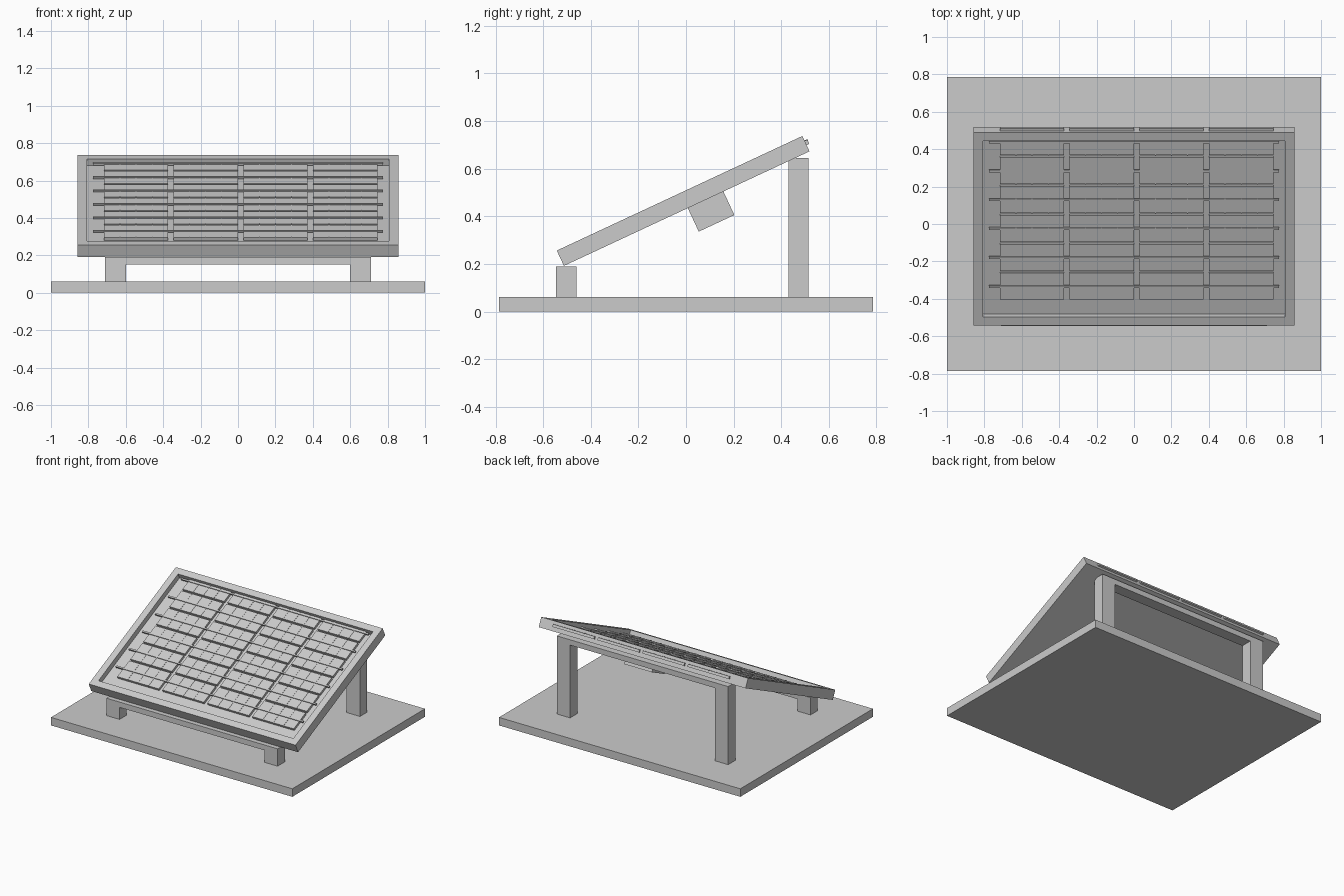
import bpy
import bmesh
from math import radians
from mathutils import Matrix, Vector

old = bpy.data.objects.get("Cube")
if old:
    bpy.data.objects.remove(old, do_unlink=True)

grey = bpy.data.materials.new("plain grey")
grey.use_nodes = True
grey.diffuse_color = (0.6, 0.6, 0.6, 1)
grey.node_tree.nodes["Principled BSDF"].inputs["Base Color"].default_value = (0.6, 0.6, 0.6, 1)

# Panel space: origin at the middle of the panel's upper face, y up the slope
TILT = Matrix.Translation((0, -0.027, 0.4965)) @ Matrix.Rotation(radians(25), 4, "X")
FLAT = Matrix.Identity(4)


def add_box(bm, x, y, z):
    """Add a box given its (low, high) range on each axis."""
    ranges = (x, y, z)
    mid = Vector([(a + b) / 2 for a, b in ranges])
    size = Vector([b - a for a, b in ranges])
    return bmesh.ops.create_cube(bm, size=1, matrix=Matrix.Translation(mid) @ Matrix.Diagonal(size).to_4x4())


def finish(bm, name, frame=FLAT):
    bmesh.ops.recalc_face_normals(bm, faces=bm.faces)
    mesh = bpy.data.meshes.new(name)
    bm.to_mesh(mesh)
    bm.free()
    mesh.materials.append(grey)
    obj = bpy.data.objects.new(name, mesh)
    obj.matrix_world = frame
    bpy.context.collection.objects.link(obj)
    return obj


def box(name, x, y, z, frame=FLAT):
    bm = bmesh.new()
    add_box(bm, x, y, z)
    return finish(bm, name, frame)


# Ground slab
box("base_slab", (-1, 1), (-0.785, 0.785), (0, 0.06))

# Legs and the cross rail joining each pair
for end, y, top in (("front", (-0.545, -0.46), 0.19), ("back", (0.43, 0.515), 0.645)):
    box(end + "_right_leg", (-0.71, -0.6), y, (0.06, top))
    box(end + "_left_leg", (0.6, 0.71), y, (0.06, top))
    box(end + "_rail", (-0.6, 0.6), y, (top - 0.04, top))

# Panel frame with a sunken tray
DEPTH = 0.04
bm = bmesh.new()
add_box(bm, (-0.857, 0.857), (-0.569, 0.569), (-0.071, 0))
bm.faces.ensure_lookup_table()
bm.normal_update()
top_face = max(bm.faces, key=lambda f: f.calc_center_median().z)
bmesh.ops.inset_region(bm, faces=[top_face], thickness=0.07)
tray = bmesh.ops.extrude_face_region(bm, geom=[top_face])
bmesh.ops.translate(bm, verts=[v for v in tray["geom"] if isinstance(v, bmesh.types.BMVert)],
                    vec=(0, 0, -DEPTH))
if top_face.is_valid:
    bmesh.ops.delete(bm, geom=[top_face], context="FACES_ONLY")
finish(bm, "panel_frame", TILT)

# Cells, their thin fingers and the long bus bars
ROWS, COLUMNS = 6, 4
CELL_W, CELL_L, CELL_TOP = 0.344, 0.156, -0.0225
cells, fingers, bars = bmesh.new(), bmesh.new(), bmesh.new()
for row in range(ROWS):
    y = -0.427 + row * 0.1705
    middle = y + CELL_L / 2
    add_box(bars, (-0.775, 0.775), (middle - 0.006, middle + 0.006), (-0.028, -0.017))
    for column in range(COLUMNS):
        x = -0.717 + column * 0.3727
        add_box(cells, (x, x + CELL_W), (y, y + CELL_L), (-DEPTH - 0.002, CELL_TOP))
        for n in range(1, 4):
            fx = x + n * CELL_W / 4
            add_box(fingers, (fx - 0.002, fx + 0.002), (y - 0.001, y + CELL_L + 0.001),
                    (CELL_TOP - 0.004, CELL_TOP + 0.002))
finish(cells, "cells", TILT)
finish(fingers, "cell_fingers", TILT)
finish(bars, "bus_bars", TILT)

# Junction box on the underside
box("junction_box", (0.14, 0.37), (0.005, 0.17), (-0.18, -0.07), TILT)
